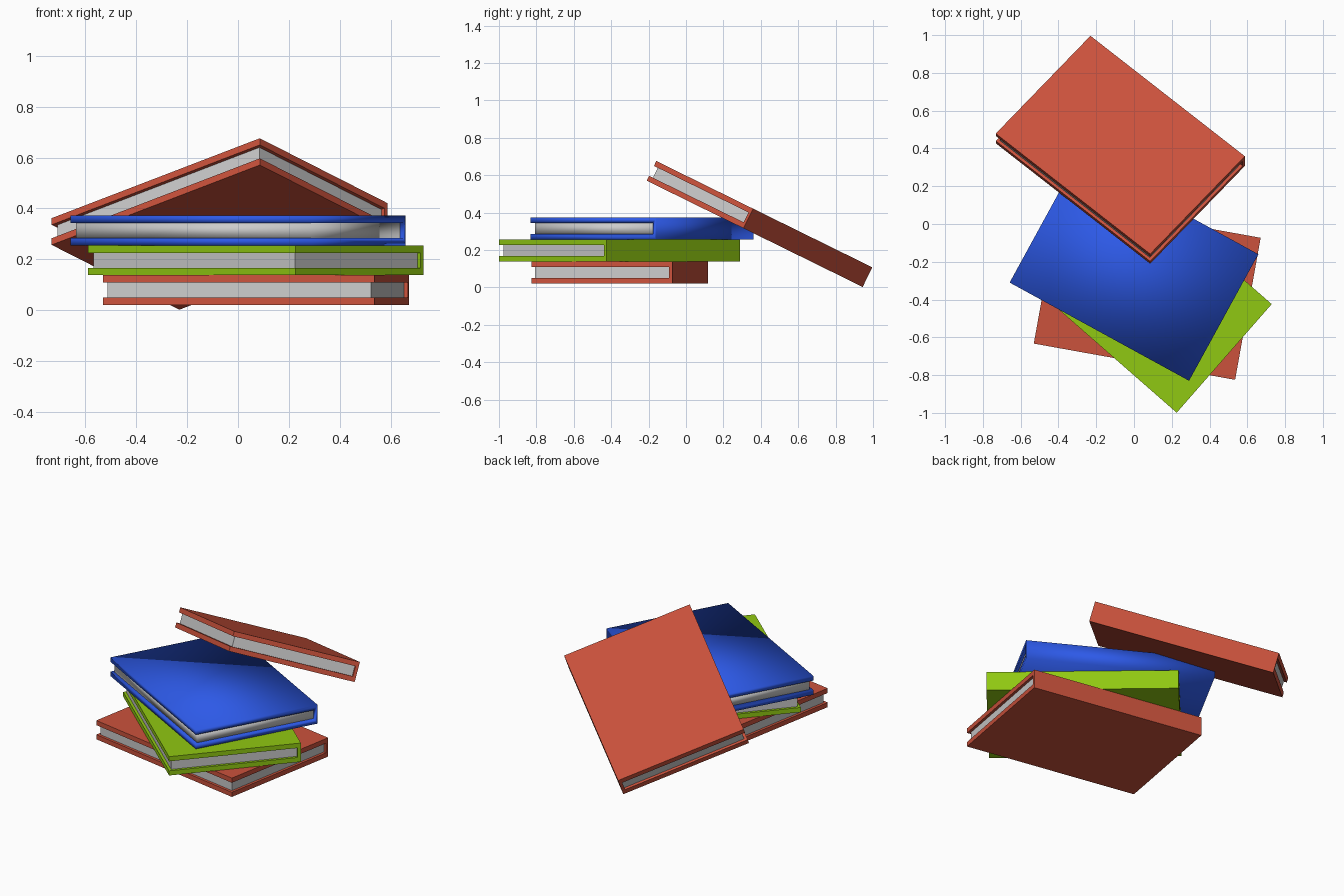
import bpy, bmesh
from math import radians
from mathutils import Matrix, Vector

if "Cube" in bpy.data.objects:
    bpy.data.objects.remove(bpy.data.objects["Cube"])

LONG, SHORT, THICK = 1.083, 0.764, 0.117   # book size
BOARD, SPINE, INSET = 0.029, 0.018, 0.016  # cover and page margins


def material(name, rgb):
    m = bpy.data.materials.new(name)
    m.diffuse_color = (*rgb, 1)
    m.use_nodes = True
    m.node_tree.nodes["Principled BSDF"].inputs["Base Color"].default_value = m.diffuse_color
    return m


def prism(name, profile, x0, x1, matrix, mat=None, smooth=False):
    """Extrude a (y, z) profile along x."""
    bm = bmesh.new()
    face = bm.faces.new([bm.verts.new((x0, y, z)) for y, z in profile])
    out = bmesh.ops.extrude_face_region(bm, geom=[face], use_keep_orig=True)
    moved = [g for g in out["geom"] if isinstance(g, bmesh.types.BMVert)]
    bmesh.ops.translate(bm, verts=moved, vec=(x1 - x0, 0, 0))
    bmesh.ops.recalc_face_normals(bm, faces=bm.faces)
    for f in bm.faces:
        f.smooth = smooth
    mesh = bpy.data.meshes.new(name)
    bm.to_mesh(mesh)
    bm.free()
    if mat:
        mesh.materials.append(mat)
    obj = bpy.data.objects.new(name, mesh)
    obj.matrix_world = matrix
    bpy.context.collection.objects.link(obj)
    return obj


def book(name, centre, turn, mat, tilt=0, smooth=False):
    m = (Matrix.Translation(Vector(centre)) @ Matrix.Rotation(radians(tilt), 4, 'X')
         @ Matrix.Rotation(radians(turn), 4, 'Z'))
    l, s, t = LONG / 2, SHORT / 2, THICK / 2
    inner, back = t - BOARD, s - SPINE
    # C-shaped cover: two boards joined by the spine
    cover = [(-s, -t), (s, -t), (s, t), (-s, t),
             (-s, inner), (back, inner), (back, -inner), (-s, -inner)]
    prism(name + "_cover", cover, -l, l, m, mat, smooth)
    # page block, set in on the three open sides
    front = -s + INSET
    pages = [(front, -inner), (back, -inner), (back, inner), (front, inner)]
    prism(name + "_pages", pages, -l + INSET, l - INSET, m, None, smooth)


red = material("red", (0.60, 0.085, 0.045))
green = material("green", (0.28, 0.58, 0.006))
blue = material("blue", (0.026, 0.10, 0.80))

# stack of three
book("bottom_book", (0.07, -0.353, 0.0795), -10.2, red)
book("middle_book", (0.07, -0.355, 0.1965), -41.2, green)
book("top_book", (0.0, -0.235, 0.3140), -28.7, blue, smooth=True)
# book leaning against the stack
book("leaning_book", (-0.0725, 0.393, 0.339), -41.0, red, tilt=-26.2)
